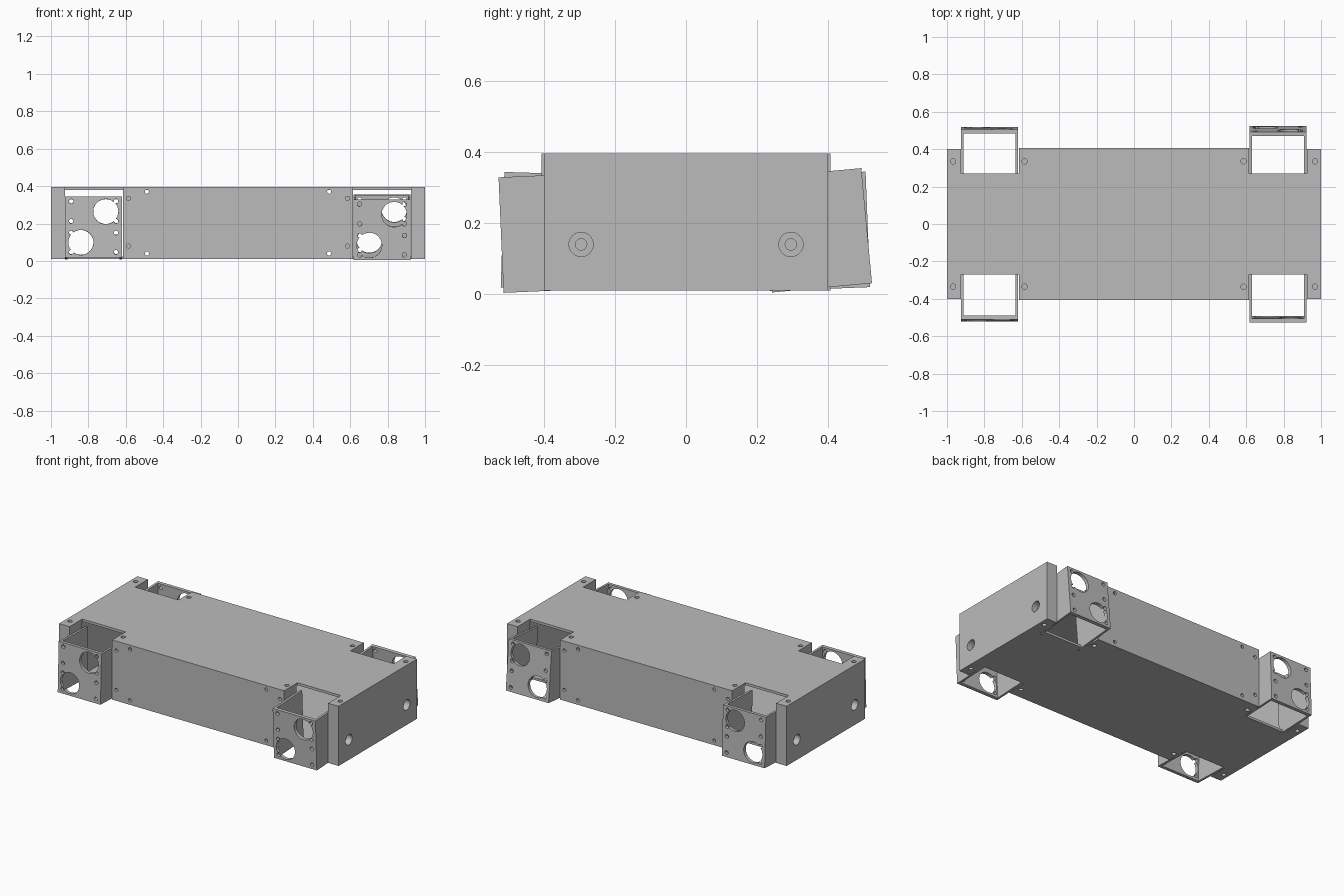
import bpy, bmesh, math
from mathutils import Matrix, Vector

if "Cube" in bpy.data.objects:
    bpy.data.objects.remove(bpy.data.objects["Cube"])

grey = bpy.data.materials.new("plain_grey")
grey.diffuse_color = (0.5, 0.5, 0.5, 1)
grey.use_nodes = True
grey.node_tree.nodes["Principled BSDF"].inputs["Base Color"].default_value = grey.diffuse_color


def make(name, bm):
    bmesh.ops.recalc_face_normals(bm, faces=bm.faces)
    me = bpy.data.meshes.new(name)
    bm.to_mesh(me)
    bm.free()
    me.materials.append(grey)
    ob = bpy.data.objects.new(name, me)
    bpy.context.collection.objects.link(ob)
    return ob


def prism(name, pts, z0, z1):
    bm = bmesh.new()
    f = bm.faces.new([bm.verts.new((x, y, z0)) for x, y in pts])
    r = bmesh.ops.extrude_face_region(bm, geom=[f])
    bmesh.ops.translate(bm, vec=(0, 0, z1 - z0),
                        verts=[v for v in r["geom"] if isinstance(v, bmesh.types.BMVert)])
    return make(name, bm)


def box(x0, x1, y0, y1, z0, z1):
    return prism("cutter", [(x0, y0), (x1, y0), (x1, y1), (x0, y1)], z0, z1)


def drill(center, axis, r, depth, seg=16):
    bm = bmesh.new()
    m = Vector(axis).to_track_quat('Z', 'Y').to_matrix().to_4x4()
    bmesh.ops.create_cone(bm, cap_ends=True, segments=seg, radius1=r, radius2=r,
                          depth=depth, matrix=Matrix.Translation(center) @ m)
    return make("cutter", bm)


def cut(ob, cutters):
    bpy.context.view_layer.objects.active = ob
    for c in cutters:
        mod = ob.modifiers.new("cut", 'BOOLEAN')
        mod.operation, mod.solver, mod.object = 'DIFFERENCE', 'EXACT', c
        bpy.ops.object.modifier_apply(modifier=mod.name)
        bpy.data.objects.remove(c)


def smooth(ob):
    bpy.ops.object.select_all(action='DESELECT')
    ob.select_set(True)
    bpy.context.view_layer.objects.active = ob
    bpy.ops.object.shade_smooth_by_angle(angle=math.radians(30))


# Hollow chassis: outline with four corner notches
quarter = [(1, 0.4), (0.925, 0.4), (0.925, 0.27), (0.615, 0.27), (0.615, 0.407)]
outline = (quarter + [(-x, y) for x, y in reversed(quarter)]
           + [(-x, -y) for x, y in quarter] + [(x, -y) for x, y in reversed(quarter)])
chassis = prism("chassis", outline, 0.01, 0.396)

# Cavity between the notches, and the wider middle cavity
cutters = [box(-0.935, 0.935, -0.28, 0.28, 0.025, 0.38),
           box(-0.56, 0.56, -0.392, 0.392, 0.025, 0.38)]
for sx in (-1, 1):
    for sy in (-1, 1):
        # Screw holes in top and bottom
        for x in (0.585, 0.967):
            for z in (0.01, 0.396):
                cutters.append(drill((sx * x, sy * 0.335, z), (0, 0, 1), 0.014, 0.08))
        # Screw holes in the long sides
        for x, z in ((0.585, 0.08), (0.585, 0.335), (0.487, 0.04), (0.487, 0.37)):
            cutters.append(drill((sx * x, sy * 0.407, z), (0, 1, 0), 0.011, 0.04))
        # Counterbored holes in the ends
        cutters.append(drill((sx, sy * 0.295, 0.14), (1, 0, 0), 0.034, 0.08, 32))
        cutters.append(drill((sx * 0.97, sy * 0.295, 0.14), (1, 0, 0), 0.016, 0.12, 24))
cut(chassis, cutters)
smooth(chassis)


# Corner brackets: U-shaped channels with sensor holes in the outer plate
def bracket(name, xc, side, y, z, tilt):
    w, wall, plate, deep, h = 0.153, 0.014, 0.022, 0.282, 0.325
    u = [(-w, 0), (w, 0), (w, -deep), (w - wall, -deep), (w - wall, -plate),
         (-w + wall, -plate), (-w + wall, -deep), (-w, -deep)]
    ob = prism(name, [(px, py * side) for px, py in u], 0, h)
    holes = [drill((0.065, 0, 0.245), (0, 1, 0), 0.067, 0.1, 48),
             drill((-0.068, 0, 0.08), (0, 1, 0), 0.067, 0.1, 48)]
    for px in (-0.12, 0.12):
        for pz in (0.028, 0.132, 0.194, 0.3):
            holes.append(drill((px, 0, pz), (0, 1, 0), 0.012, 0.1))
    cut(ob, holes)
    ob.location = (xc, y, z)
    ob.rotation_euler.x = math.radians(tilt)
    smooth(ob)


bracket("front_left_bracket", -0.772, -1, -0.521, 0.019, -1.8)
bracket("front_right_bracket", 0.77, -1, -0.513, 0.004, 2.5)
bracket("back_left_bracket", -0.772, 1, 0.518, 0.02, 2.3)
bracket("back_right_bracket", 0.77, 1, 0.523, 0.031, 5.3)
